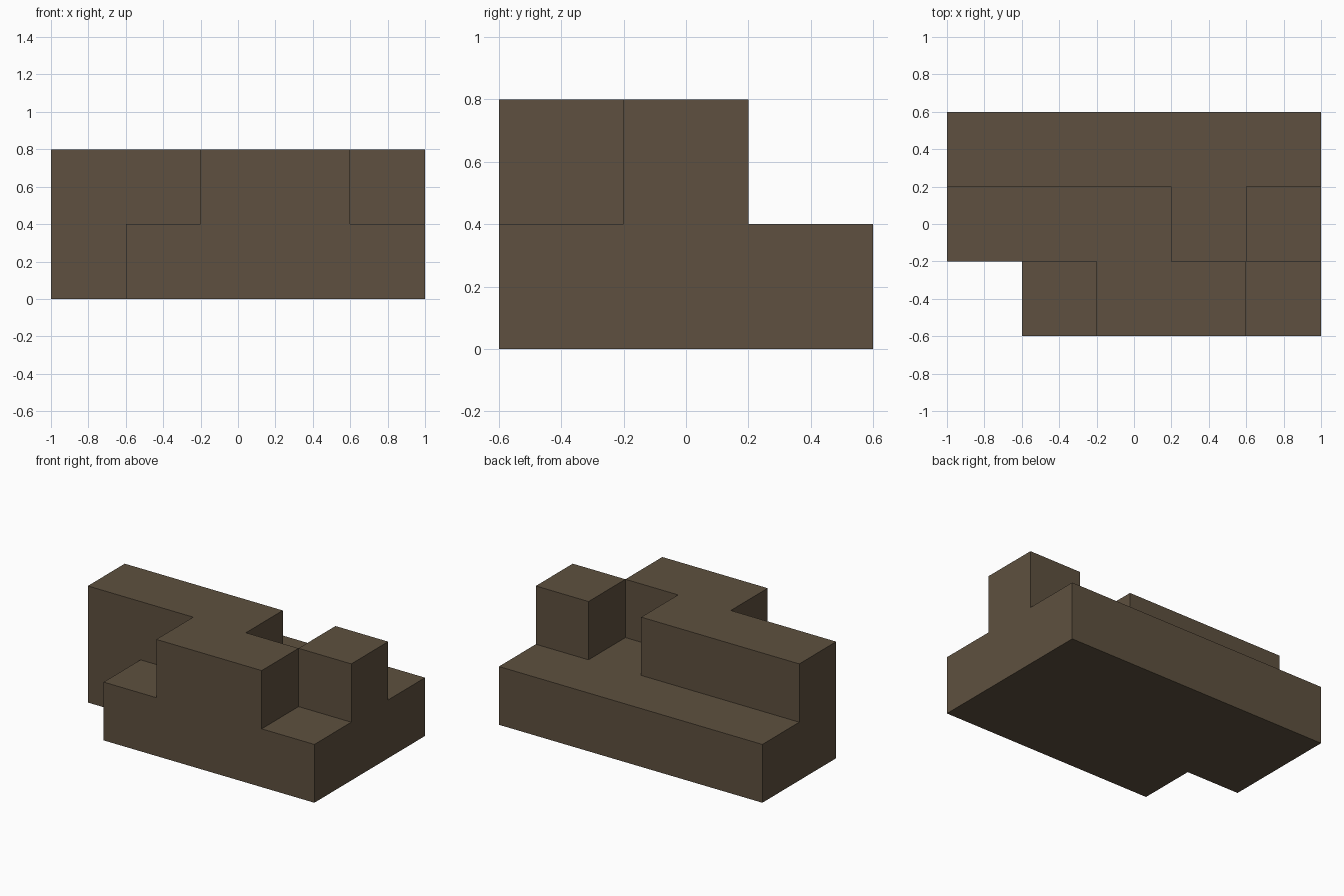
import bpy, bmesh
from mathutils import Vector

if "Cube" in bpy.data.objects:
    bpy.data.objects.remove(bpy.data.objects["Cube"])

S = 0.4  # unit cube size; the piece is 5 x 3 x 2 cubes

# Plan of each layer, rows listed front to back
layers = [[".####", "#####", "#####"],
          ["..##.", "###.#", "....."]]
cells = {(x, y, z) for z, rows in enumerate(layers)
         for y, row in enumerate(rows)
         for x, c in enumerate(row) if c == "#"}

# Outer skin: one quad wherever a cube has no neighbour
bm = bmesh.new()
for cell in cells:
    for axis in range(3):
        for sign in (-1, 1):
            n = [0, 0, 0]
            n[axis] = sign
            if tuple(a + b for a, b in zip(cell, n)) in cells:
                continue
            u, v = Vector(), Vector()
            u[(axis + 1) % 3] = 0.5
            v[(axis + 2) % 3] = 0.5 * sign
            mid = Vector(cell) + Vector((0.5, 0.5, 0.5)) + Vector(n) * 0.5
            corners = (mid - u - v, mid + u - v, mid + u + v, mid - u + v)
            bm.faces.new([bm.verts.new((p - Vector((2.5, 1.5, 0))) * S)
                          for p in corners])

# Weld and merge flat areas into single faces
bmesh.ops.remove_doubles(bm, verts=bm.verts, dist=0.001)
bmesh.ops.dissolve_limit(bm, angle_limit=0.02, verts=bm.verts, edges=bm.edges)

mesh = bpy.data.meshes.new("puzzle_piece")
bm.to_mesh(mesh)
bm.free()

wood = bpy.data.materials.new("dark brown wood")
wood.diffuse_color = (0.112, 0.081, 0.050, 1)
wood.use_nodes = True
wood.node_tree.nodes["Principled BSDF"].inputs["Base Color"].default_value = wood.diffuse_color
mesh.materials.append(wood)
bpy.context.collection.objects.link(bpy.data.objects.new("puzzle_piece", mesh))
